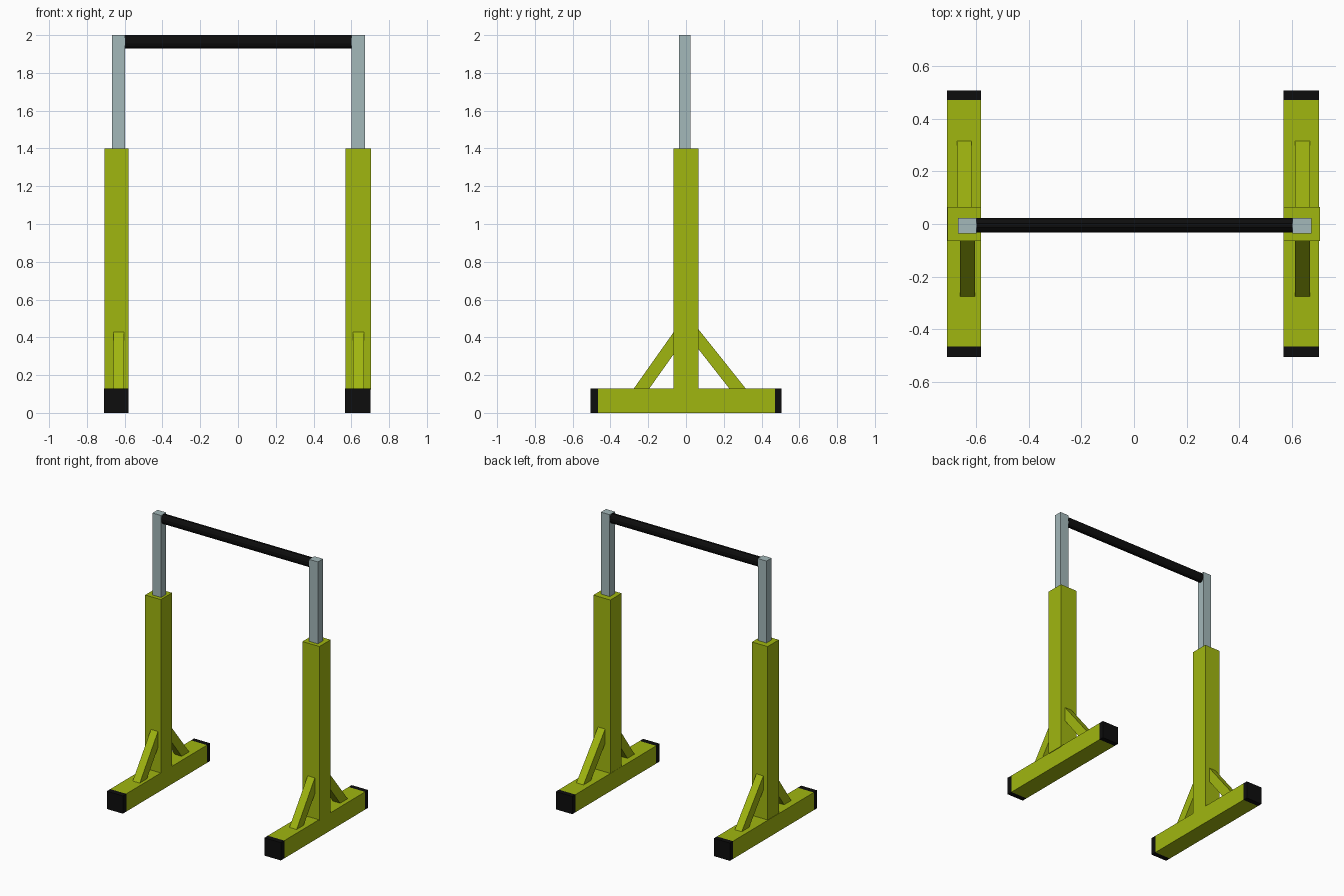
import bpy, bmesh, math
from mathutils import Matrix

if "Cube" in bpy.data.objects:
    bpy.data.objects.remove(bpy.data.objects["Cube"])


def material(name, rgb):
    m = bpy.data.materials.new(name)
    m.diffuse_color = (*rgb, 1)
    m.use_nodes = True
    m.node_tree.nodes["Principled BSDF"].inputs["Base Color"].default_value = m.diffuse_color
    return m


GREEN = material("lime_green", (0.352, 0.468, 0.005))
STEEL = material("grey_steel", (0.37, 0.48, 0.49))
BLACK = material("black_rubber", (0.004, 0.004, 0.004))


def finish(bm, name, mat):
    bmesh.ops.recalc_face_normals(bm, faces=bm.faces)
    me = bpy.data.meshes.new(name)
    bm.to_mesh(me)
    bm.free()
    me.materials.append(mat)
    ob = bpy.data.objects.new(name, me)
    bpy.context.collection.objects.link(ob)
    return ob


def prism(name, mat, profile, x0, x1):
    """Extrude a (y, z) profile along x."""
    bm = bmesh.new()
    a = [bm.verts.new((x0, y, z)) for y, z in profile]
    b = [bm.verts.new((x1, y, z)) for y, z in profile]
    bm.faces.new(a)
    bm.faces.new(b)
    n = len(a)
    for i in range(n):
        bm.faces.new((a[i], a[(i + 1) % n], b[(i + 1) % n], b[i]))
    return finish(bm, name, mat)


def box(name, mat, x, y, z):
    return prism(name, mat, [(y[0], z[0]), (y[1], z[0]), (y[1], z[1]), (y[0], z[1])], *x)


# per side: foot x, post x, tube x, front brace x, back brace x
sides = {
    "left": ((-0.71, -0.58), (-0.707, -0.58), (-0.668, -0.598), (-0.66, -0.603), (-0.672, -0.616)),
    "right": ((0.567, 0.701), (0.568, 0.705), (0.602, 0.673), (0.61, 0.668), (0.61, 0.668)),
}
for side, (foot, post, tube, fb, bb) in sides.items():
    # foot beam with black end caps
    box(side + "_foot", GREEN, foot, (-0.465, 0.47), (0, 0.13))
    box(side + "_front_cap", BLACK, foot, (-0.505, -0.465), (0, 0.13))
    box(side + "_back_cap", BLACK, foot, (0.47, 0.506), (0, 0.13))
    # upright and its telescoping inner tube
    box(side + "_upright", GREEN, post, (-0.065, 0.065), (0.125, 1.4))
    box(side + "_inner_tube", STEEL, tube, (-0.036, 0.023), (1.3, 2.0))
    # diagonal braces
    prism(side + "_front_brace", GREEN,
          [(-0.277, 0.128), (-0.195, 0.128), (-0.06, 0.318), (-0.06, 0.435)], *fb)
    prism(side + "_back_brace", GREEN,
          [(0.317, 0.128), (0.23, 0.128), (0.06, 0.345), (0.06, 0.45)], *bb)

# crossbar grip
ring = [(-0.005 + 0.029 * math.cos(math.tau * (i + 0.5) / 12),
         1.965 + 0.035 * math.sin(math.tau * (i + 0.5) / 12) / math.cos(math.pi / 12))
        for i in range(12)]
prism("crossbar", BLACK, ring, -0.6, 0.605)
